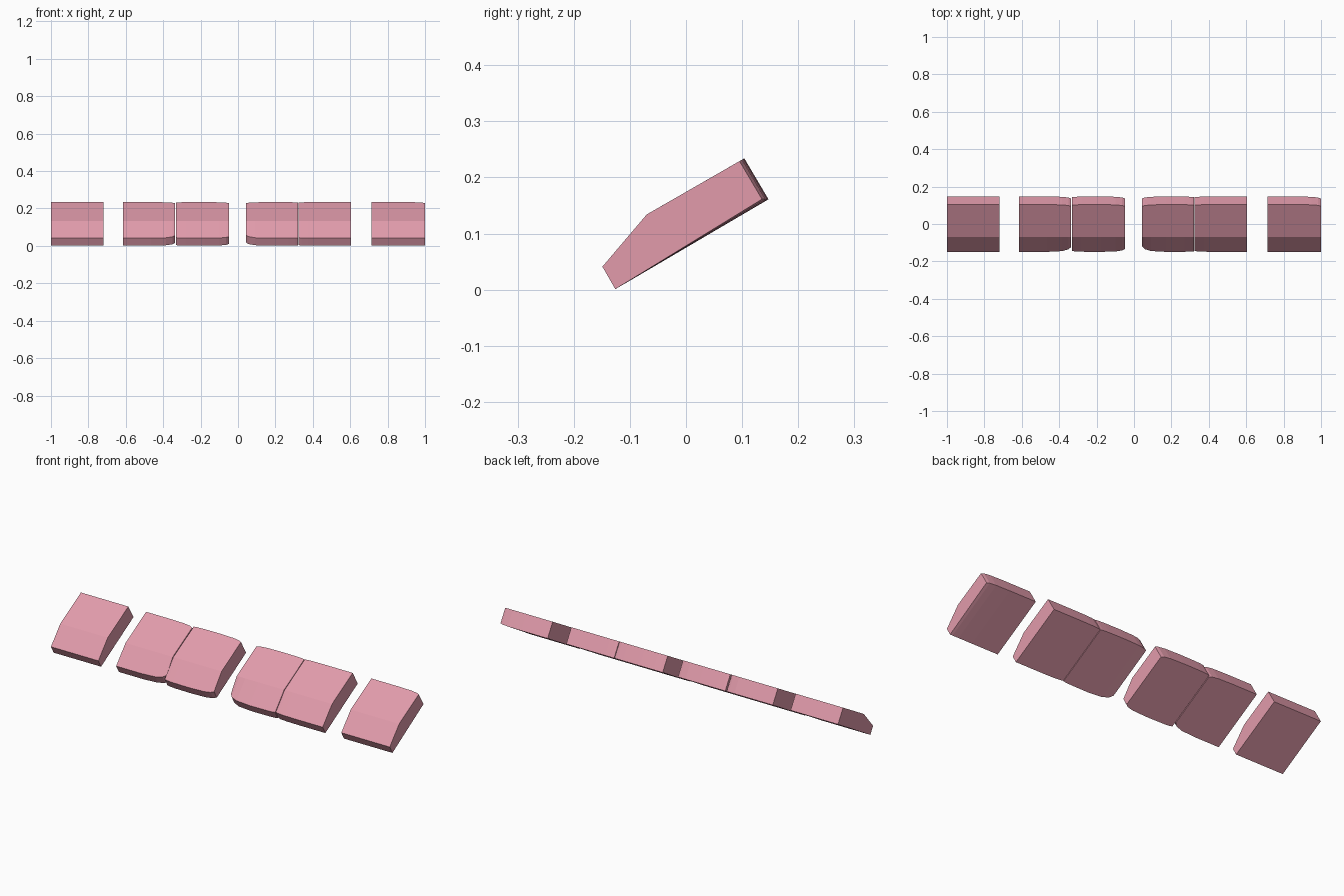
import bpy
import bmesh
from mathutils import Vector

if "Cube" in bpy.data.objects:
    bpy.data.objects.remove(bpy.data.objects["Cube"], do_unlink=True)

pink = bpy.data.materials.new("pink")
pink.use_nodes = True
colour = (0.76, 0.33, 0.41, 1)
pink.diffuse_color = colour
pink.node_tree.nodes["Principled BSDF"].inputs["Base Color"].default_value = colour

# Side profile (y, z): front top, ridge, back top, back bottom, front bottom
PROFILE = [(-0.149, 0.041), (-0.07, 0.134), (0.104, 0.234), (0.147, 0.161), (-0.126, 0.001)]
FRONT, BACK = (0, 4), (2, 3)
SLOPE = Vector((0.866, 0.5))
# Wear towards an end: distance from the end, share of the wear
WEAR = [(0.0, 1.0), (0.015, 0.5), (0.05, 0.15), (0.13, 0.0)]


def section(bm, x, front, back, lift):
    """One cross-section, its front and back edges pulled in along the slope."""
    ring = []
    for i, point in enumerate(PROFILE):
        p = Vector(point)
        if i in FRONT:
            p += SLOPE * front
        if i in BACK:
            p -= SLOPE * back
        if i == 3:
            p += Vector((-0.5, 0.866)) * lift
        ring.append(bm.verts.new((x, p.x, p.y)))
    return ring


def block(name, x0, x1, left=(0, 0, 0), right=(0, 0, 0)):
    """Sloped block; left and right give (front, back, underside) wear at +x and -x."""
    bm = bmesh.new()
    stations = [(x0 + d, [w * s for w in right]) for d, s in WEAR]
    stations += [(x1 - d, [w * s for w in left]) for d, s in reversed(WEAR)]
    rings = [section(bm, x, *wear) for x, wear in stations]
    bm.faces.new(rings[0])
    bm.faces.new(rings[-1])
    n = len(PROFILE)
    for a, b in zip(rings, rings[1:]):
        for i in range(n):
            j = (i + 1) % n
            bm.faces.new((a[i], a[j], b[j], b[i]))
    bmesh.ops.recalc_face_normals(bm, faces=bm.faces)
    mesh = bpy.data.meshes.new(name)
    bm.to_mesh(mesh)
    bm.free()
    mesh.materials.append(pink)
    bpy.context.collection.objects.link(bpy.data.objects.new(name, mesh))


# Two single blocks at the ends and two touching pairs between them
block("right_end_block", -1.0, -0.72)
block("right_pair_outer_block", -0.615, -0.336, left=(0.03, 0.012, 0))
block("right_pair_inner_block", -0.332, -0.048, left=(0.018, 0.012, 0), right=(0.006, 0.004, 0))
block("left_pair_inner_block", 0.042, 0.321, left=(0.004, 0.004, 0), right=(0.034, 0.012, 0))
block("left_pair_outer_block", 0.324, 0.604, right=(0.006, 0.004, 0))
block("left_end_block", 0.714, 1.0, left=(0, 0.01, 0.006))
